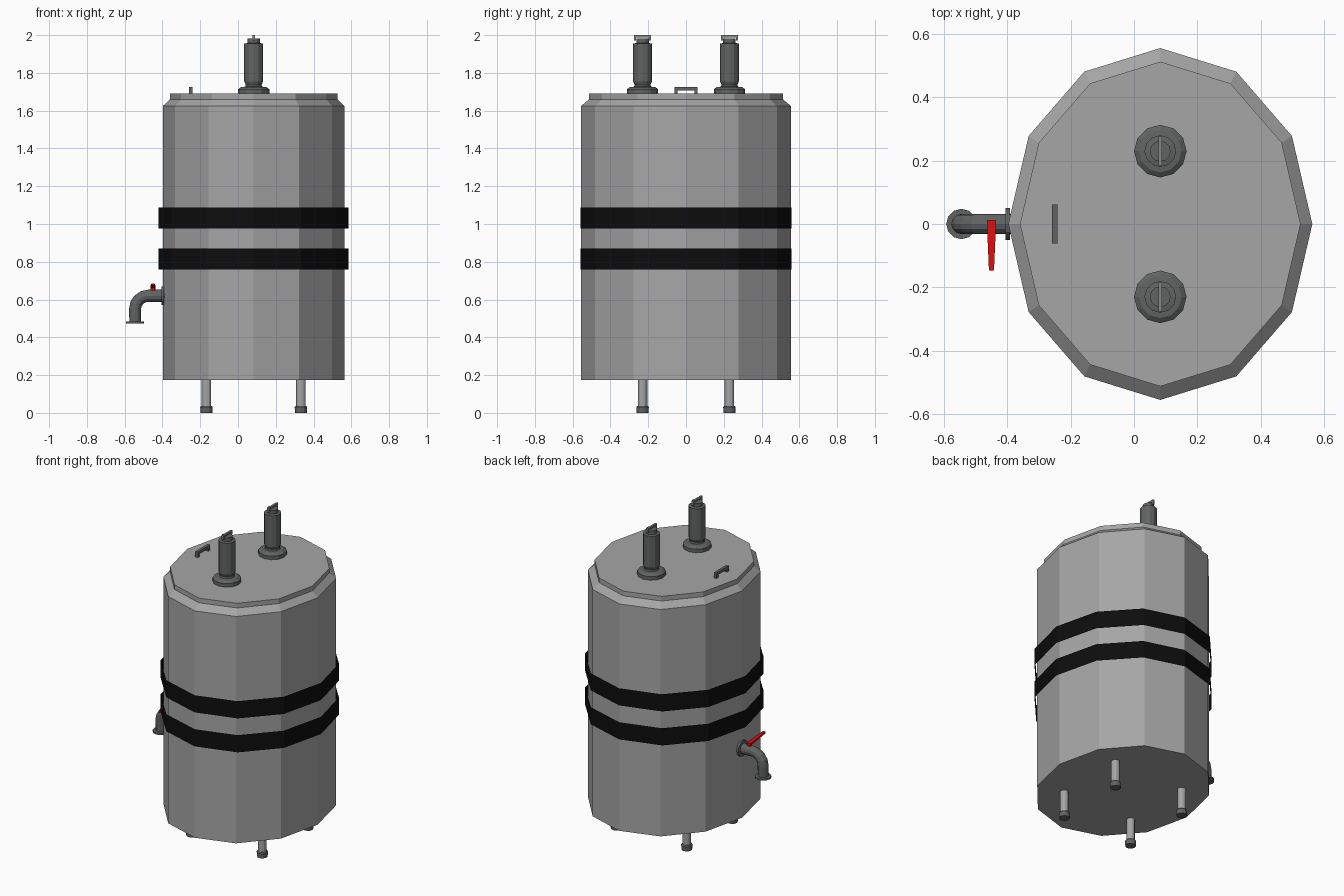
import bpy, bmesh, math
from mathutils import Vector

if "Cube" in bpy.data.objects:
    bpy.data.objects.remove(bpy.data.objects["Cube"])


def material(name, r, g, b):
    m = bpy.data.materials.new(name)
    m.use_nodes = True
    m.diffuse_color = (r, g, b, 1)
    node = next(n for n in m.node_tree.nodes if n.type == 'BSDF_PRINCIPLED')
    node.inputs["Base Color"].default_value = (r, g, b, 1)
    return m


steel = material("light grey steel", .38, .38, .38)
iron = material("dark grey iron", .12, .125, .125)
bright = material("mid grey metal", .24, .24, .23)
black = material("black strap", .004, .004, .004)
red = material("red paint", .65, .005, .005)

CX = 0.083       # tank axis
TOP = 1.69       # lid height


def finish(bm, name, mat):
    bmesh.ops.recalc_face_normals(bm, faces=bm.faces[:])
    me = bpy.data.meshes.new(name)
    bm.to_mesh(me)
    bm.free()
    me.materials.append(mat)
    ob = bpy.data.objects.new(name, me)
    bpy.context.collection.objects.link(ob)
    return ob


def skin(name, rings, mat, caps=True):
    """Bridge successive rings of points into a tube."""
    bm = bmesh.new()
    loops = [[bm.verts.new(p) for p in ring] for ring in rings]
    n = len(loops[0])
    for a, b in zip(loops, loops[1:]):
        for i in range(n):
            j = (i + 1) % n
            bm.faces.new((a[i], a[j], b[j], b[i]))
    if caps:
        bm.faces.new(loops[0])
        bm.faces.new(loops[-1])
    return finish(bm, name, mat)


def lathe(name, profile, mat, x, y, stretch=1.0, sides=12, caps=True):
    """Turn a (radius, z) profile about a vertical axis."""
    turn = [2 * math.pi * i / sides for i in range(sides)]
    rings = [[(x + r * math.cos(t), y + r * stretch * math.sin(t), z) for t in turn]
             for r, z in profile]
    return skin(name, rings, mat, caps)


def sweep_xz(name, path, mat, sides=12):
    """Round pipe along (x, z, radius, tilt) stations in the y = 0 plane."""
    rings = []
    for x, z, r, tilt in path:
        up = Vector((-math.sin(tilt), 0, math.cos(tilt)))
        side = Vector((0, 1, 0))
        turn = [2 * math.pi * i / sides for i in range(sides)]
        rings.append([Vector((x, 0, z)) + r * (up * math.cos(t) + side * math.sin(t))
                      for t in turn])
    return skin(name, rings, mat)


def box(name, lo, hi, mat):
    bm = bmesh.new()
    bmesh.ops.create_cube(bm, size=1)
    for v in bm.verts:
        v.co = [lo[k] + (v.co[k] + .5) * (hi[k] - lo[k]) for k in range(3)]
    return finish(bm, name, mat)


def bracket(name, x, y, half, z0, z1, t, mat):
    """Handle: two posts joined by a bar along y."""
    h = t / 2
    box(name + "_bar", (x - h, y - half, z1 - t), (x + h, y + half, z1), mat)
    for s, tag in ((-1, "front"), (1, "back")):
        yc = y + s * (half - h)
        box(f"{name}_{tag}_post", (x - h, yc - h, z0), (x + h, yc + h, z1 - t), mat)


# Tank with sloped shoulder and raised lid
lathe("tank_body", [(.48, .175), (.48, 1.625), (.443, 1.66), (.443, TOP)],
      steel, CX, 0, stretch=1.157)

# Two open straps around the tank
for name, z in (("lower_strap", .76), ("upper_strap", .977)):
    lathe(name, [(.503, z), (.503, z + .11)], black, CX, 0, stretch=1.108, caps=False)

# Four legs with feet
for sx, side in ((-1, "right"), (1, "left")):
    for sy, end in ((-1, "front"), (1, "back")):
        x, y = CX + .25 * sx, .23 * sy
        lathe(f"{end}_{side}_leg", [(.025, .03), (.025, .18)], steel, x, y)
        lathe(f"{end}_{side}_foot", [(.031, 0), (.033, .03), (.028, .037)], iron, x, y)

# Two relief valves on the lid
for y, end in ((-.23, "front"), (.23, "back")):
    lathe(f"{end}_valve",
          [(.083, TOP), (.083, 1.713), (.067, 1.725), (.045, 1.727), (.042, 1.737),
           (.05, 1.755), (.05, 1.955), (.033, 1.958), (.033, 1.982)],
          iron, CX, y)
    bracket(f"{end}_valve_handle", CX, y, .046, 1.972, 2.0, .012, bright)

# Lid handle
bracket("lid_handle", -.25, 0, .062, TOP, 1.725, .018, iron)

# Tap: wall flange, bent pipe and spout flange
sweep_xz("tap_wall_flange", [(-.392, .62, .05, 0), (-.405, .62, .05, 0)], iron)
R = .07
path = [(-.39, .62, .032, 0)]
for k in range(5):
    a = k * math.pi / 8
    path.append((-.475 - R * math.sin(a), .62 - R + R * math.cos(a), .032, a))
path.append((-.545, .48, .03, math.pi / 2))
sweep_xz("tap_pipe", path, iron)
lathe("tap_spout_flange", [(.048, .473), (.048, .484)], iron, -.545, 0)

# Tap lever: short stem and a tapering arm
lathe("lever_stem", [(.013, .64), (.013, .668)], red, -.45, 0)
arm = []
for y, z, w in ((.012, .658, .014), (-.03, .662, .013), (-.147, .674, .008)):
    arm.append([(-.45 - w, y, z), (-.45 + w, y, z),
                (-.45 + w, y, z + .012), (-.45 - w, y, z + .012)])
skin("lever_arm", arm, red)
